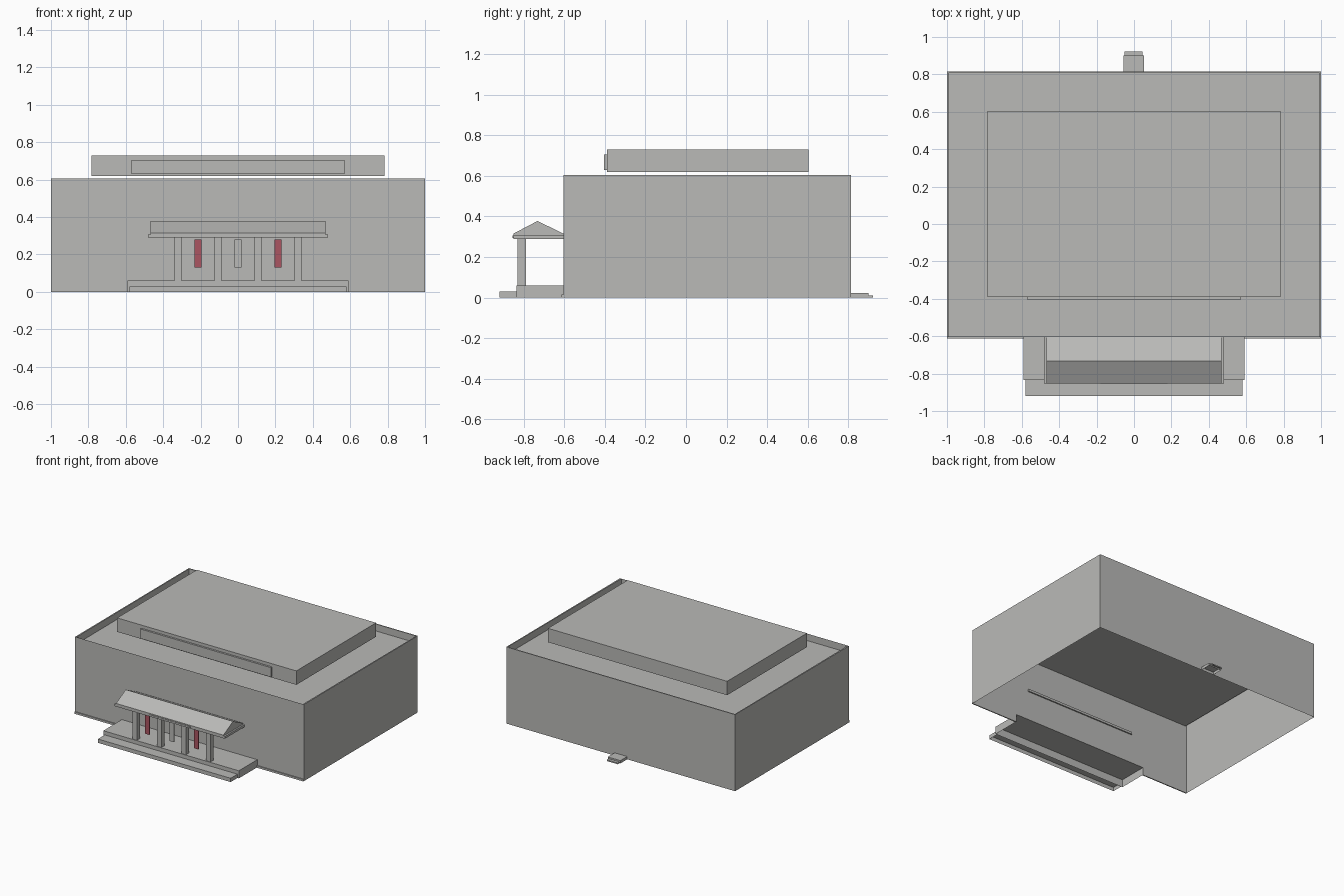
import bpy, bmesh
from mathutils import Vector

old = bpy.data.objects.get("Cube")
if old:
    bpy.data.objects.remove(old, do_unlink=True)


def material(name, rgb):
    m = bpy.data.materials.new(name)
    m.use_nodes = True
    m.diffuse_color = (*rgb, 1)
    m.node_tree.nodes["Principled BSDF"].inputs["Base Color"].default_value = (*rgb, 1)
    return m


stone = material("stone_grey", (0.49, 0.49, 0.475))
red = material("banner_red", (0.41, 0.09, 0.12))


def finish(name, bm, mat):
    mesh = bpy.data.meshes.new(name)
    bm.to_mesh(mesh)
    bm.free()
    mesh.materials.append(mat)
    obj = bpy.data.objects.new(name, mesh)
    bpy.context.collection.objects.link(obj)
    return obj


def drop_faces(bm, directions):
    bm.normal_update()
    doomed = [f for f in bm.faces if any(f.normal.dot(Vector(d)) > 0.9 for d in directions)]
    bmesh.ops.delete(bm, geom=doomed, context='FACES_ONLY')


def box_mesh(x, y, z):
    bm = bmesh.new()
    bmesh.ops.create_cube(bm, size=1)
    for v in bm.verts:
        v.co = [r[0] if c < 0 else r[1] for c, r in zip(v.co, (x, y, z))]
    return bm


def box(name, x, y, z, mat=stone, open_sides=()):
    bm = box_mesh(x, y, z)
    drop_faces(bm, open_sides)
    return finish(name, bm, mat)


DOWN, FRONT, BACK = (0, 0, -1), (0, -1, 0), (0, 1, 0)
WALL, TOP = -0.605, 0.605
PORCH, DECK = 0.592, 0.06

# Hall: hollow shell, sunken roof with a parapet, notch behind the porch
bm = box_mesh((-1, 1), (WALL, 0.815), (0, TOP))
drop_faces(bm, [DOWN, FRONT])
roof = max(bm.faces, key=lambda f: f.calc_center_median().z)
bmesh.ops.inset_region(bm, faces=[roof], thickness=0.011)
sunk = bmesh.ops.extrude_discrete_faces(bm, faces=[roof])["faces"]
for v in sunk[0].verts:
    v.co.z = 0.55
outline = [(-1, 0), (-PORCH, 0), (-PORCH, DECK), (PORCH, DECK),
           (PORCH, 0), (1, 0), (1, TOP), (-1, TOP)]
bm.faces.new([bm.verts.new((x, WALL, z)) for x, z in outline])
bmesh.ops.remove_doubles(bm, verts=bm.verts, dist=0.0005)
finish("main_hall", bm, stone)

# Upper storey and its long front panel
box("upper_storey", (-0.783, 0.783), (-0.39, 0.605), (0.62, 0.73))
box("upper_front_panel", (-0.57, 0.57), (-0.405, -0.39), (0.63, 0.705))

# Low kerb either side of the porch
for side, x in (("right", (-1, -PORCH)), ("left", (PORCH, 1))):
    box("kerb_" + side, x, (-0.613, WALL), (0, 0.015), open_sides=[BACK])

# Porch floor and front step
box("porch_floor", (-PORCH, PORCH), (-0.835, WALL), (0, DECK), open_sides=[DOWN, BACK])
box("front_step", (-0.58, 0.58), (-0.92, -0.835), (0, 0.03), open_sides=[DOWN, BACK])

# Columns
for i, x in enumerate((-0.321, -0.107, 0.107, 0.321)):
    box(f"column_{i + 1}", (x - 0.019, x + 0.019), (-0.83, -0.79), (DECK, 0.29))

# Hanging banners between the columns
for name, x, mat in (("right", -0.214, red), ("middle", 0, stone), ("left", 0.214, red)):
    box("banner_" + name, (x - 0.019, x + 0.019), (-0.828, -0.822), (0.13, 0.28), mat)

# Porch slab, thin plate and pitched roof
box("porch_slab", (-0.482, 0.482), (-0.852, -0.595), (0.29, 0.308))
box("slab_plate", (-0.18, 0.18), (-0.856, -0.852), (0.293, 0.306))

bm = bmesh.new()
profile = [(-0.852, 0.308), (-0.852, 0.315), (-0.732, 0.378), (WALL, 0.315), (WALL, 0.308)]
end = bm.faces.new([bm.verts.new((-0.469, y, z)) for y, z in profile])
new = bmesh.ops.extrude_face_region(bm, geom=[end], use_keep_orig=True)["geom"]
bmesh.ops.translate(bm, vec=(0.938, 0, 0), verts=[g for g in new if isinstance(g, bmesh.types.BMVert)])
bmesh.ops.recalc_face_normals(bm, faces=bm.faces)
finish("porch_roof", bm, stone)

# Back door steps
box("back_step_upper", (-0.057, 0.053), (0.815, 0.9), (0, 0.022), open_sides=[DOWN])
box("back_step_lower", (-0.05, 0.046), (0.9, 0.923), (0, 0.01), open_sides=[DOWN])
